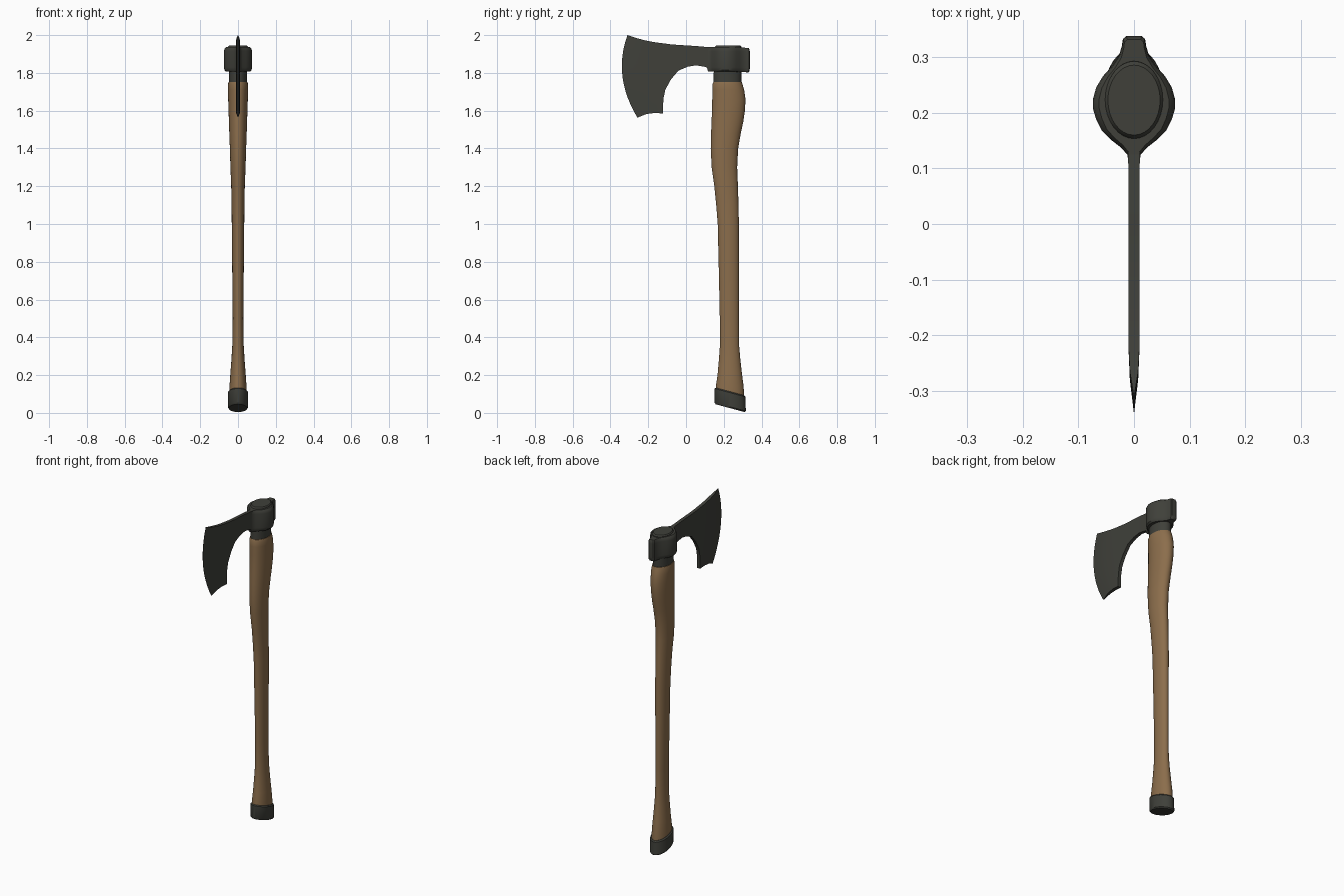
import bpy, bmesh, math

def material(name, rgb):
    m = bpy.data.materials.new(name)
    m.diffuse_color = (*rgb, 1)
    return m

iron = material("dark iron", (0.05, 0.051, 0.042))
wood = material("brown wood", (0.26, 0.155, 0.072))

def loft(name, rings, mat, angle=35):
    """Skin a list of equal-length closed rings and cap both ends."""
    bm = bmesh.new()
    loops = [[bm.verts.new(p) for p in r] for r in rings]
    n = len(loops[0])
    for a, b in zip(loops, loops[1:]):
        for i in range(n):
            j = (i + 1) % n
            bm.faces.new((a[i], a[j], b[j], b[i]))
    bm.faces.new(loops[0][::-1])
    bm.faces.new(loops[-1])
    bmesh.ops.remove_doubles(bm, verts=bm.verts, dist=1e-5)
    bmesh.ops.recalc_face_normals(bm, faces=bm.faces)
    me = bpy.data.meshes.new(name)
    bm.to_mesh(me)
    bm.free()
    me.materials.append(mat)
    ob = bpy.data.objects.new(name, me)
    bpy.context.collection.objects.link(ob)
    bpy.ops.object.select_all(action='DESELECT')
    ob.select_set(True)
    bpy.context.view_layer.objects.active = ob
    bpy.ops.object.shade_smooth_by_angle(angle=math.radians(angle))
    return ob

def oval(z, y0, y1, hw, slope=0.0, n=32):
    """Oval section from y0 to y1, tilted along y by slope."""
    yc, ry = (y0 + y1) / 2, (y1 - y0) / 2
    pts = []
    for i in range(n):
        a = 2 * math.pi * i / n
        dy = ry * math.sin(a)
        pts.append((hw * math.cos(a), yc + dy, z + slope * dy))
    return pts

# wooden handle: z, front y, back y, half width
loft("handle", [oval(*s) for s in (
    (0.08, .156, .308, .046), (0.14, .158, .305, .045), (0.20, .167, .297, .041),
    (0.28, .174, .288, .035), (0.36, .180, .281, .030), (0.50, .179, .280, .028),
    (0.70, .175, .280, .030), (1.00, .168, .280, .033), (1.10, .160, .278, .034),
    (1.20, .150, .275, .036), (1.30, .136, .271, .040), (1.40, .131, .276, .043),
    (1.48, .133, .290, .046), (1.54, .135, .303, .048), (1.60, .138, .312, .050),
    (1.66, .139, .315, .052), (1.71, .139, .308, .053), (1.74, .140, .299, .053),
    (1.752, .145, .295, .050))], wood)

# slanted end cap
loft("end_cap", [oval(*s, slope=-.27) for s in (
    (0.025, .157, .310, .049), (0.032, .151, .317, .054),
    (0.107, .152, .314, .054), (0.113, .158, .308, .048))], iron)

# neck running through the eye, with its domed top
loft("neck_plug", [oval(*s) for s in (
    (1.72, .146, .292, .047), (1.90, .148, .295, .049), (1.938, .154, .293, .052),
    (1.945, .160, .286, .047))], iron)

# eye of the axe head: half outline (half width, y), mirrored
half = [(.010, .112), (.012, .125), (.024, .138), (.042, .152), (.058, .168),
        (.068, .188), (.074, .208), (.074, .224), (.068, .246), (.056, .266),
        (.040, .284), (.027, .303), (.022, .320), (.020, .333), (.014, .338)]
outline = half + [(-x, y) for x, y in reversed(half)]

def eye_ring(z, sx, sy):
    return [(x * sx, .225 + (y - .225) * sy, z - .05 * max(0, y - .26)) for x, y in outline]

loft("axe_eye", [eye_ring(*s) for s in (
    (1.807, .86, .94), (1.815, .97, .99), (1.83, 1, 1), (1.915, 1, 1),
    (1.928, .96, .99), (1.936, .85, .95))], iron)

# blade: top y, top z, bottom y, bottom z, half thickness, bow toward the edge
stations = [
    (.150, 1.934, .150, 1.815, .012, 0), (.100, 1.938, .100, 1.832, .010, 0),
    (.055, 1.942, .055, 1.840, .010, 0), (.010, 1.945, .010, 1.833, .010, 0),
    (-.04, 1.948, -.04, 1.812, .010, 0), (-.08, 1.951, -.08, 1.765, .010, 0),
    (-.11, 1.955, -.11, 1.710, .010, 0), (-.15, 1.960, -.12, 1.660, .010, 0),
    (-.18, 1.965, -.122, 1.585, .010, .008), (-.22, 1.973, -.165, 1.588, .010, .022),
    (-.265, 1.985, -.21, 1.582, .0075, .038), (-.31, 2.0, -.257, 1.563, .0003, .053)]

def blade_ring(ty, tz, by, bz, hw, bow, n=12):
    side = []
    for i in range(n + 1):
        t = i / n
        side.append((ty + (by - ty) * t - bow * 4 * t * (1 - t), tz + (bz - tz) * t))
    return [(hw, y, z) for y, z in side] + [(-hw, y, z) for y, z in reversed(side)]

loft("axe_blade", [blade_ring(*s) for s in stations], iron, 30)
